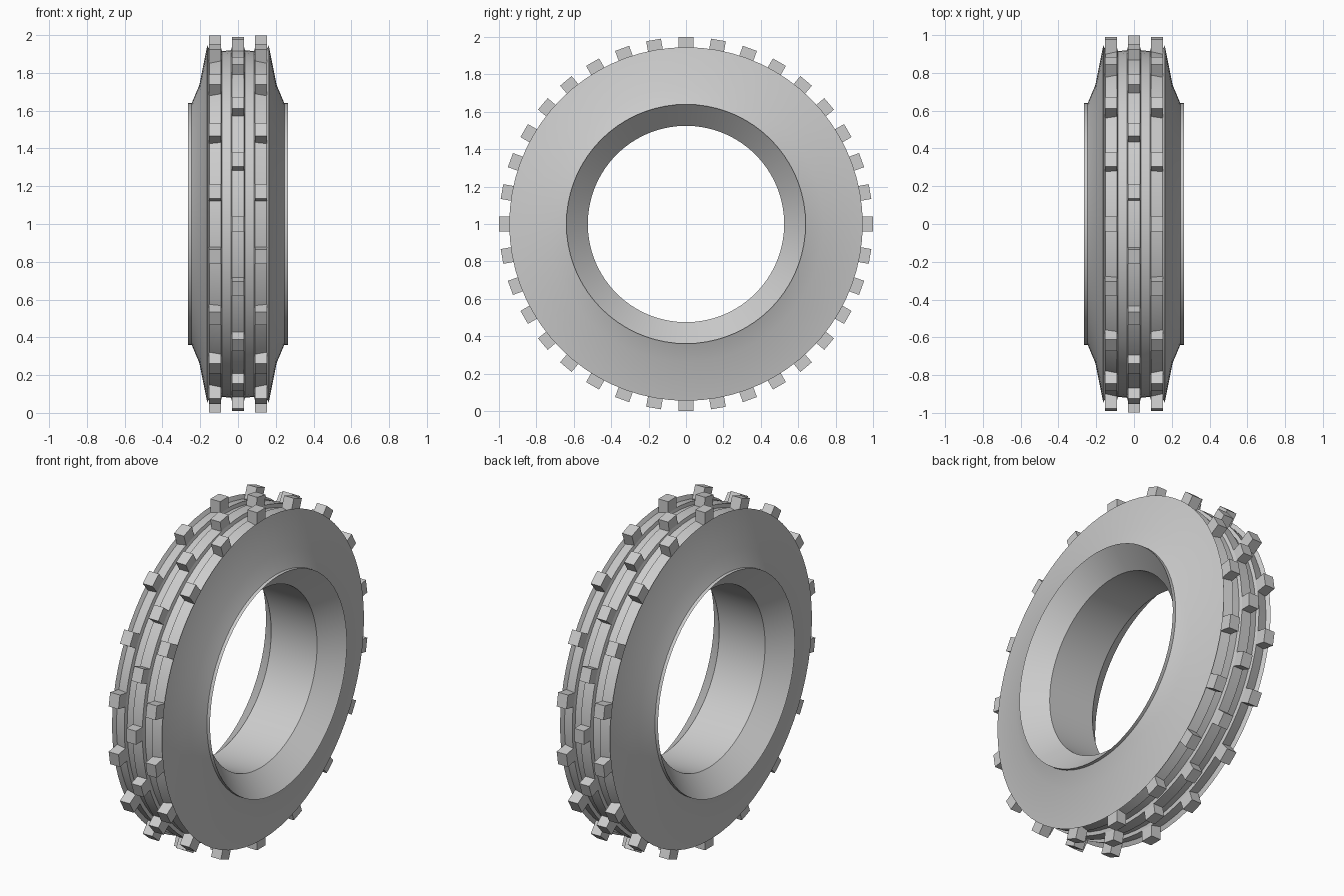
import bpy, bmesh, math
from mathutils import Matrix

cube = bpy.data.objects.get("Cube")
if cube:
    bpy.data.objects.remove(cube, do_unlink=True)

rubber = bpy.data.materials.new("grey_rubber")
rubber.use_nodes = True
colour = (0.6, 0.6, 0.6, 1)
rubber.diffuse_color = colour
rubber.node_tree.nodes["Principled BSDF"].inputs["Base Color"].default_value = colour


def finish(bm, name, smooth):
    bmesh.ops.recalc_face_normals(bm, faces=bm.faces)
    mesh = bpy.data.meshes.new(name)
    bm.to_mesh(mesh)
    bm.free()
    mesh.materials.append(rubber)
    obj = bpy.data.objects.new(name, mesh)
    bpy.context.collection.objects.link(obj)
    obj.location.z = 1
    if smooth:
        bpy.ops.object.select_all(action="DESELECT")
        obj.select_set(True)
        bpy.context.view_layer.objects.active = obj
        bpy.ops.object.shade_smooth_by_angle(angle=math.radians(20))
    return obj


# Tyre body: half section (x, radius) from bore to tread centre, mirrored and spun
half = [(0.15, 0.525), (0.265, 0.64), (0.245, 0.64), (0.205, 0.735), (0.163, 0.945),
        (0.15, 0.922), (0.09, 0.935), (0.085, 0.915), (0.037, 0.92), (0.032, 0.94)]
section = half + [(-x, r) for x, r in reversed(half)]
bm = bmesh.new()
SIDES = 72
rings = []
for i in range(SIDES):
    a = math.tau * i / SIDES
    rings.append([bm.verts.new((x, r * math.cos(a), r * math.sin(a))) for x, r in section])
for i in range(SIDES):
    r0, r1 = rings[i], rings[(i + 1) % SIDES]
    for j in range(len(section)):
        k = (j + 1) % len(section)
        bm.faces.new((r0[j], r0[k], r1[k], r1[j]))
finish(bm, "tyre_body", True)


# Tread lugs: rings of blocks, the centre row staggered against the side rows
def lug_row(name, x, offset, count=18):
    bm = bmesh.new()
    for i in range(count):
        turn = Matrix.Rotation(math.radians(offset) + math.tau * i / count, 4, "X")
        place = Matrix.Translation((x, 0, 0.95))
        size = Matrix.Diagonal((0.064, 0.08, 0.098, 1))
        bmesh.ops.create_cube(bm, size=1, matrix=turn @ place @ size)
    finish(bm, name, False)


lug_row("left_lugs", 0.121, 0)
lug_row("centre_lugs", 0, 10)
lug_row("right_lugs", -0.121, 0)
